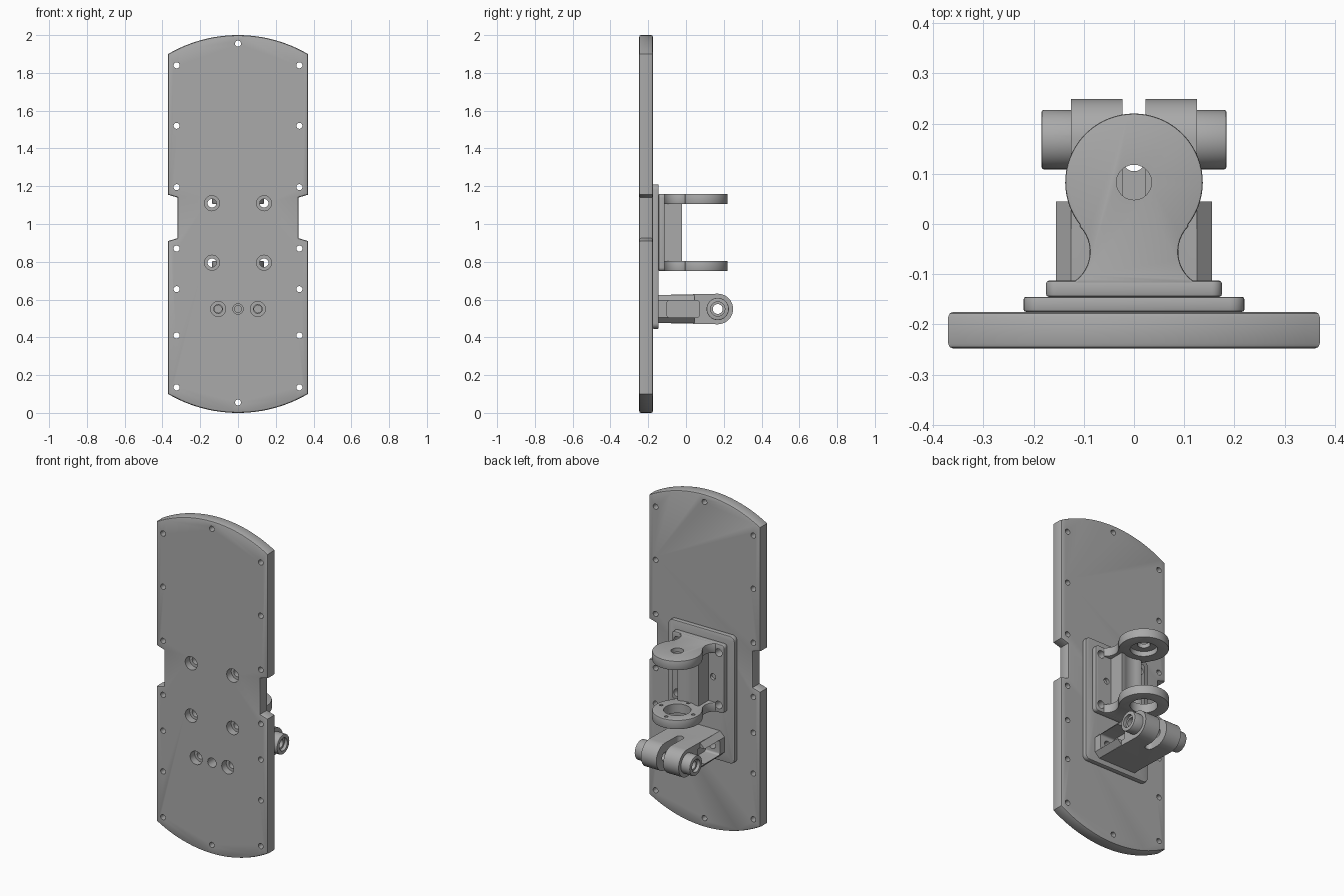
import bpy, bmesh
from math import sin, cos, pi, radians, sqrt, asin

if "Cube" in bpy.data.objects:
    bpy.data.objects.remove(bpy.data.objects["Cube"])

grey = bpy.data.materials.new("machined_grey")
grey.use_nodes = True
grey.diffuse_color = (0.4, 0.4, 0.4, 1)
grey.node_tree.nodes["Principled BSDF"].inputs["Base Color"].default_value = (0.4, 0.4, 0.4, 1)

PLACE = {"x": lambda u, v, t: (t, u, v),
         "y": lambda u, v, t: (u, t, v),
         "z": lambda u, v, t: (u, v, t)}


def arc(cx, cy, r, a0, a1, n=24):
    """Points on an arc, angles in degrees."""
    return [(cx + r * cos(radians(a0 + (a1 - a0) * i / n)),
             cy + r * sin(radians(a0 + (a1 - a0) * i / n))) for i in range(n + 1)]


def circle(cx, cy, r, n=40):
    return arc(cx, cy, r, 0, 360 - 360 / n, n - 1)


def rect(u0, u1, v0, v1, r=0.0):
    """Rectangle outline, with rounded corners if r is given."""
    if not r:
        return [(u0, v0), (u1, v0), (u1, v1), (u0, v1)]
    corners = [(u1 - r, v1 - r), (u0 + r, v1 - r), (u0 + r, v0 + r), (u1 - r, v0 + r)]
    return [p for i, c in enumerate(corners) for p in arc(*c, r, 90 * i, 90 * i + 90, 6)]


def prism(name, outline, axis, lo, hi, bevel=0.0):
    """Extrude an outline along an axis, chamfering the rims of both caps."""
    bm = bmesh.new()
    place = PLACE[axis]
    a = [bm.verts.new(place(u, v, lo)) for u, v in outline]
    b = [bm.verts.new(place(u, v, hi)) for u, v in outline]
    n = len(a)
    caps = [bm.faces.new(a), bm.faces.new(b)]
    for i in range(n):
        j = (i + 1) % n
        bm.faces.new((a[i], a[j], b[j], b[i]))
    bmesh.ops.recalc_face_normals(bm, faces=bm.faces[:])
    if bevel:
        rims = [e for f in caps for e in f.edges]
        bmesh.ops.bevel(bm, geom=rims, offset=bevel, segments=2, profile=0.5,
                        affect="EDGES", clamp_overlap=True)
    mesh = bpy.data.meshes.new(name)
    bm.to_mesh(mesh)
    bm.free()
    obj = bpy.data.objects.new(name, mesh)
    bpy.context.collection.objects.link(obj)
    mesh.materials.append(grey)
    return obj


def combine(target, others, op="DIFFERENCE"):
    """Apply a boolean with each helper, then discard the helpers."""
    bpy.context.view_layer.objects.active = target
    for other in others:
        mod = target.modifiers.new("cut", "BOOLEAN")
        mod.operation, mod.solver, mod.object = op, "EXACT", other
        bpy.ops.object.modifier_apply(modifier=mod.name)
        bpy.data.objects.remove(other)


def hole(u, v, r, axis, lo, hi):
    return prism("cutter", circle(u, v, r, 24), axis, lo, hi)


# Main plate: arched ends and a notch on each side
W, SAG, NOTCH = 0.37, 0.1, 0.32
R = (W * W + SAG * SAG) / (2 * SAG)
half = math_half = asin(W / R) * 180 / pi
outline = arc(0, R, R, 270 - half, 270 + half)
outline += [(W, 0.91), (NOTCH, 0.925), (NOTCH, 1.14), (W, 1.155)]
outline += arc(0, 2 - R, R, 90 - half, 90 + half)
outline += [(-W, 1.155), (-NOTCH, 1.14), (-NOTCH, 0.925), (-W, 0.91)]
plate = prism("main_plate", outline, "y", -0.248, -0.175, 0.01)

# Mounting pad behind the plate
pad = prism("mounting_pad", rect(-0.22, 0.22, 0.445, 1.21, 0.03), "y", -0.175, -0.145, 0.005)

# Rim holes around the plate
rim = [(s * 0.325, z) for s in (-1, 1) for z in (0.135, 0.41, 0.655, 0.87, 1.195, 1.52, 1.84)]
rim += [(0, 0.055), (0, 1.955)]
combine(plate, [hole(x, z, 0.016, "y", -0.3, -0.1) for x, z in rim])

# Counterbored bolt holes
bolts = [(s * 0.138, z) for s in (-1, 1) for z in (0.795, 1.11)]
arm_bolts = [(-0.105, 0.55), (0.105, 0.55)]
for x, z in bolts + arm_bolts:
    combine(plate, [hole(x, z, 0.04, "y", -0.3, -0.205), hole(x, z, 0.023, "y", -0.3, -0.1)])
    combine(pad, [hole(x, z, 0.023, "y", -0.3, -0.1)])
combine(plate, [hole(0, 0.55, 0.028, "y", -0.3, -0.1)])
combine(pad, [hole(0, 0.55, 0.018, "y", -0.3, -0.1)])

# Hinge bracket: base, upright web and two round lugs
bracket = prism("hinge_bracket", rect(-0.175, 0.175, 0.75, 1.16, 0.02), "y", -0.145, -0.113, 0.005)
combine(bracket, [hole(x, z, 0.023, "y", -0.2, -0.05) for x, z in bolts]
        + [hole(s * 0.1, 0.955, 0.018, "y", -0.13, -0.05) for s in (-1, 1)])

web = prism("bracket_web", rect(-0.07, 0.07, -0.12, -0.02), "z", 0.79, 1.12)
combine(web, [prism("cutter", circle(0, 0.083, 0.115), "z", 0.7, 1.2)])

neck = arc(0.16, -0.055, 0.072, 234, 136, 12)
lug = [(0.117, -0.12)] + neck + arc(0, 0.083, 0.137, -38, 218, 48)
lug += [(-x, y) for x, y in reversed(neck)] + [(-0.117, -0.12)]
lower_lug = prism("lower_lug", lug, "z", 0.75, 0.805, 0.004)
upper_lug = prism("upper_lug", lug, "z", 1.105, 1.16, 0.004)
combine(upper_lug, [hole(0, 0.083, 0.035, "z", 1, 1.3), hole(0, 0.083, 0.075, "z", 1, 1.135)])
combine(lower_lug, [hole(0, 0.083, 0.075, "z", 0.7, 0.9)])
combine(lower_lug, [hole(0.106 * cos(a), 0.083 + 0.106 * sin(a), 0.01, "z", 0.78, 0.9)
                    for a in (0, pi / 2, pi, 1.5 * pi)])

# Clevis arm: chamfered root with a bolt pocket in each side
C = 0.03
root = [(0.155, 0.475 + C), (0.155, 0.625 - C), (0.125, 0.625), (-0.125, 0.625),
        (-0.155, 0.625 - C), (-0.155, 0.475 + C), (-0.125, 0.475), (0.125, 0.475)]
arm = prism("clevis_arm", root, "y", -0.145, 0.045)

# Clevis head: rounded end, merged with the root
AY, AZ, AR = 0.168, 0.55, 0.081
head = arc(AY, AZ, AR, -90, 90, 28) + [(-0.1, AZ + 0.075), (-0.1, AZ - 0.075)]
combine(arm, [prism("clevis_head", head, "x", -0.125, 0.125)], "UNION")
combine(arm, [prism("pivot_boss", circle(AY, AZ, 0.059), "x", -0.184, 0.184, 0.004)], "UNION")
for s in (-1, 1):
    lo, hi = sorted((s * 0.06, s * 0.3))
    combine(arm, [prism("cutter", rect(-0.1, 0.07, 0.505, 0.595, 0.012), "x", lo, hi),
                  hole(s * 0.105, 0.55, 0.02, "y", -0.2, -0.05)])

# Slot between the forks, with a shallow lead-in on top
deep = [(0.023, 0.4), (-0.023, 0.4)] + arc(0, 0.128, 0.023, 180, 360, 10)
lead = [(0.023, 0.4), (-0.023, 0.4)] + arc(0, 0.06, 0.023, 180, 360, 10)
combine(arm, [prism("cutter", deep, "z", 0.4, 0.7), prism("cutter", lead, "z", 0.575, 0.7)])
combine(arm, [hole(AY, AZ, 0.026, "x", -0.3, 0.3)])
for s in (-1, 1):
    lo, hi = sorted((s * 0.165, s * 0.3))
    combine(arm, [hole(AY, AZ, 0.038, "x", lo, hi)])

# Smooth curved walls, keep machined edges crisp
bpy.ops.object.select_all(action="DESELECT")
for obj in (plate, pad, bracket, web, lower_lug, upper_lug, arm):
    obj.select_set(True)
    bpy.context.view_layer.objects.active = obj
bpy.ops.object.shade_smooth_by_angle(angle=radians(30))
